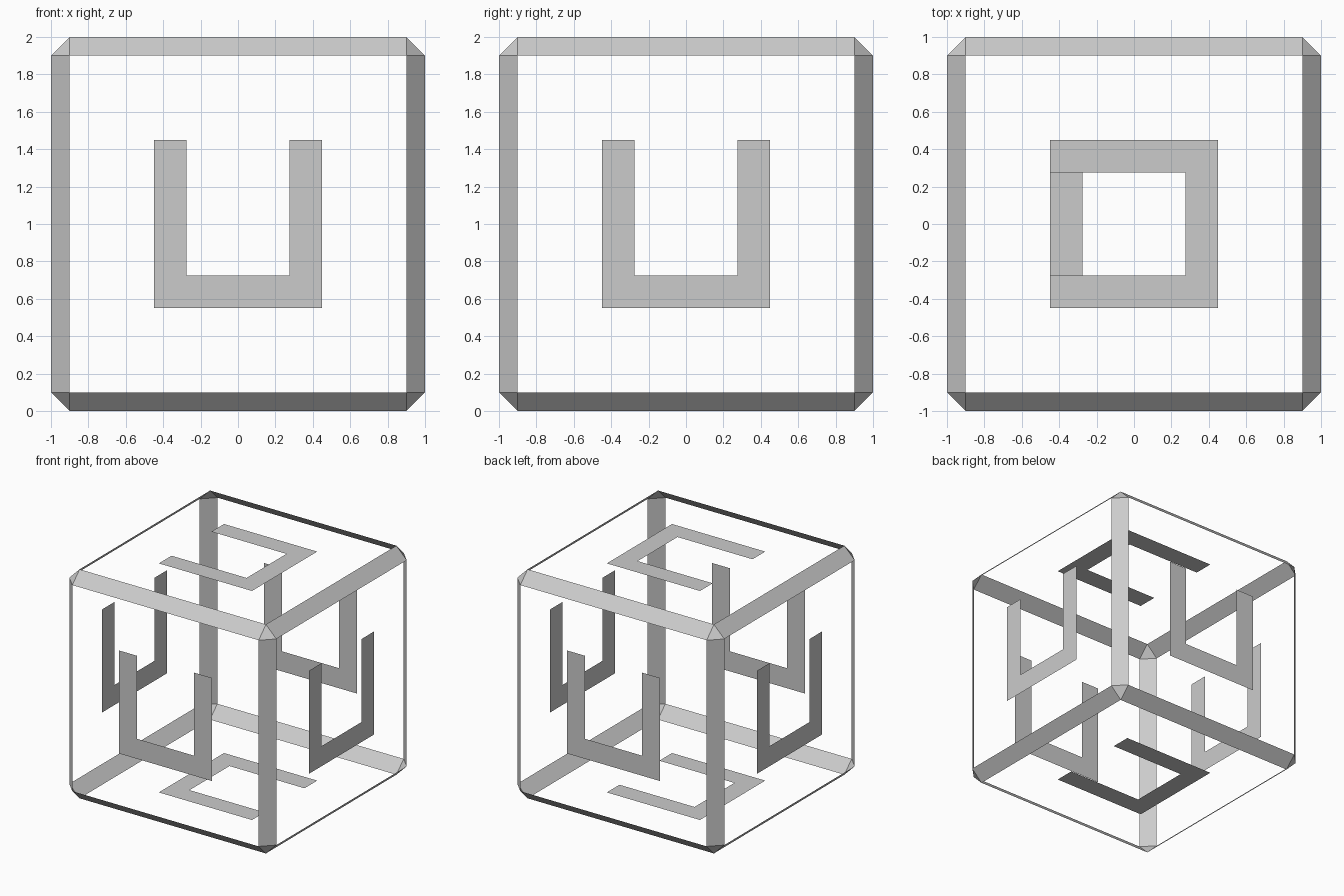
import bpy, bmesh
from mathutils import Vector

if "Cube" in bpy.data.objects:
    bpy.data.objects.remove(bpy.data.objects["Cube"])


def add_object(name, bm):
    mesh = bpy.data.meshes.new(name)
    bm.to_mesh(mesh)
    bm.free()
    obj = bpy.data.objects.new(name, mesh)
    bpy.context.collection.objects.link(obj)
    return obj


CENTER = Vector((0, 0, 1))

# Open frame: chamfered cube with its six flat sides removed
bm = bmesh.new()
bmesh.ops.create_cube(bm, size=2)
bmesh.ops.translate(bm, verts=bm.verts, vec=CENTER)
bmesh.ops.bevel(bm, geom=bm.edges[:], offset=0.1, segments=1,
                profile=0.5, affect='EDGES')
sides = [f for f in bm.faces if f.calc_area() > 1]
bmesh.ops.delete(bm, geom=sides, context='FACES')
add_object("chamfer_frame", bm)

# Flat U-shaped panels floating in the plane of each side
OUT, IN = 0.45, 0.275
U_PROFILE = [(-OUT, OUT), (-OUT, -OUT), (OUT, -OUT), (OUT, OUT),
             (IN, OUT), (IN, -IN), (-IN, -IN), (-IN, OUT)]


def u_panel(name, outward, opening):
    out, up = Vector(outward), Vector(opening)
    right = up.cross(out)
    bm = bmesh.new()
    bm.faces.new([bm.verts.new(CENTER + out + right * a + up * b)
                  for a, b in U_PROFILE])
    add_object(name, bm)


for name, outward, opening in [
        ("front_panel", (0, -1, 0), (0, 0, 1)),
        ("right_panel", (1, 0, 0), (0, 0, 1)),
        ("back_panel", (0, 1, 0), (0, 0, 1)),
        ("left_panel", (-1, 0, 0), (0, 0, 1)),
        ("top_panel", (0, 0, 1), (-1, 0, 0)),
        ("bottom_panel", (0, 0, -1), (1, 0, 0))]:
    u_panel(name, outward, opening)
